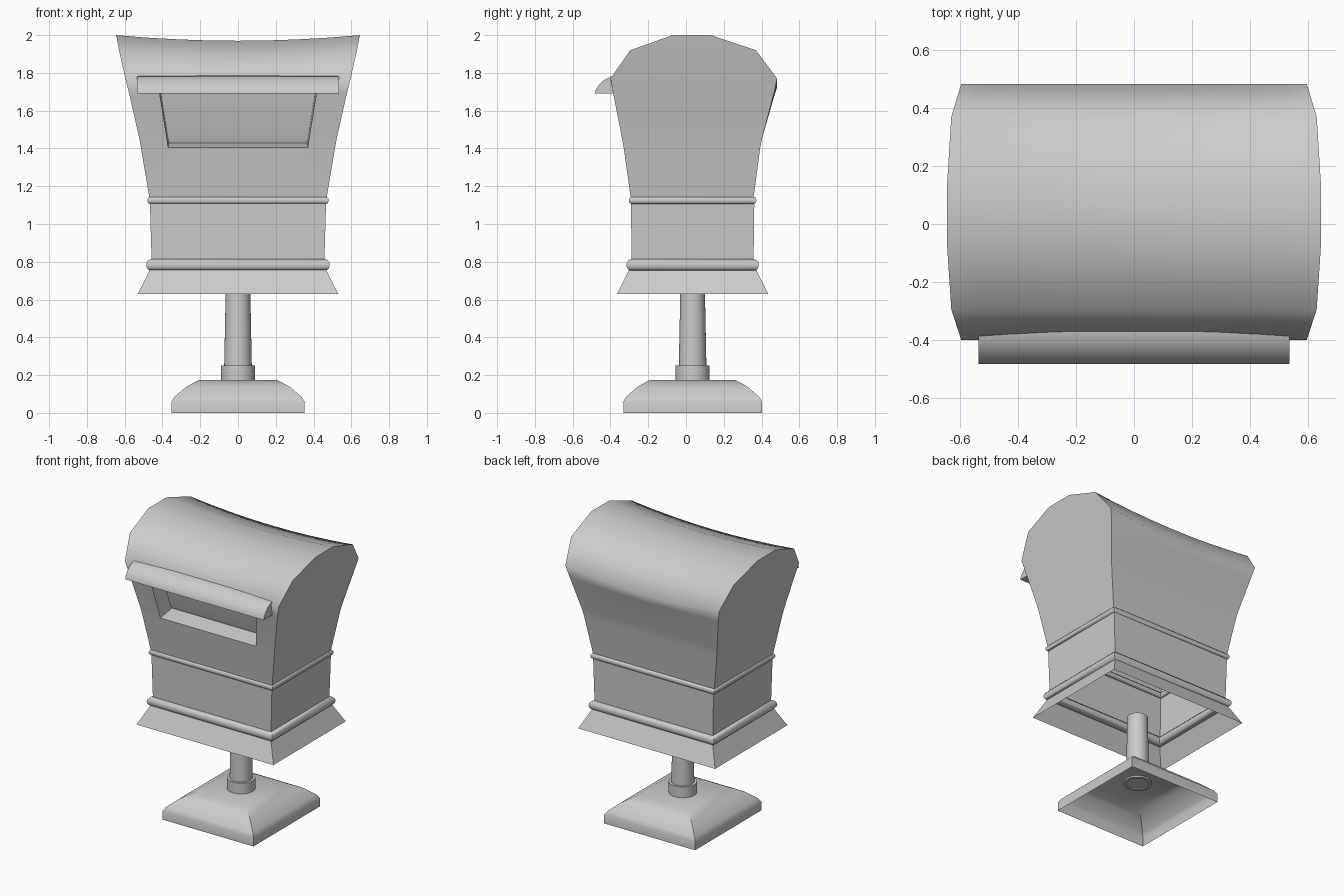
import bpy, bmesh, math

cube = bpy.data.objects.get("Cube")
if cube:
    bpy.data.objects.remove(cube, do_unlink=True)

YC = 0.035  # depth of the post axis

grey = bpy.data.materials.new("plain grey")
grey.use_nodes = True
colour = (0.6, 0.6, 0.6, 1)
grey.diffuse_color = colour
grey.node_tree.nodes["Principled BSDF"].inputs["Base Color"].default_value = colour


def finish(bm, name, angle=None, closed=True):
    """Turn a bmesh into a named object, smooth up to the given angle."""
    if closed:
        bmesh.ops.recalc_face_normals(bm, faces=bm.faces)
    mesh = bpy.data.meshes.new(name)
    bm.to_mesh(mesh)
    bm.free()
    mesh.materials.append(grey)
    ob = bpy.data.objects.new(name, mesh)
    bpy.context.collection.objects.link(ob)
    if angle:
        bpy.ops.object.select_all(action='DESELECT')
        ob.select_set(True)
        bpy.context.view_layer.objects.active = ob
        bpy.ops.object.shade_smooth_by_angle(angle=math.radians(angle))
    return ob


def rect_loft(name, rings, angle=None, cap=False, loop=False):
    """Join rectangles given as (z, half width, half depth)."""
    bm = bmesh.new()
    rows = [[bm.verts.new((sx * hx, YC + sy * hy, z))
             for sx, sy in ((-1, -1), (1, -1), (1, 1), (-1, 1))]
            for z, hx, hy in rings]
    pairs = list(zip(rows, rows[1:])) + ([(rows[-1], rows[0])] if loop else [])
    for a, b in pairs:
        for i in range(4):
            j = (i + 1) % 4
            bm.faces.new((a[i], a[j], b[j], b[i]))
    if cap:
        bm.faces.new(rows[-1])
    return finish(bm, name, angle)


def round_trim(name, z, hx, hy, rx, rz):
    """Rounded moulding with mitred corners."""
    steps = [math.tau * i / 12 for i in range(12)]
    rect_loft(name, [(z + rz * math.sin(t), hx + rx * math.cos(t),
                      hy + rx * math.cos(t)) for t in steps], 40, loop=True)


def turned(name, profile, sides=32):
    """Open tube about the post axis from (radius, z) points."""
    bm = bmesh.new()
    rows = [[bm.verts.new((r * math.cos(math.tau * i / sides),
                           YC + r * math.sin(math.tau * i / sides), z))
             for i in range(sides)] for r, z in profile]
    for a, b in zip(rows, rows[1:]):
        for i in range(sides):
            j = (i + 1) % sides
            bm.faces.new((a[i], a[j], b[j], b[i]))
    return finish(bm, name, 35)


# Hollow foot, collar and post
rect_loft("foot", [(0, .352, .367), (.06, .352, .367), (.085, .337, .352),
                   (.14, .272, .29), (.175, .205, .225)], 32, cap=True)
turned("collar", [(.07, .165), (.09, .165), (.09, .25), (.07, .25)])
turned("post", [(.075, .165), (.073, .25), (.065, .65), (0.001, .65)])

# Flared skirt and lower box, open underneath
rect_loft("skirt", [(.63, .53, .40), (.76, .465, .335)])
rect_loft("lower_box", [(.76, .456, .322), (1.14, .467, .327)])
round_trim("lower_trim", .783, .458, .323, .028, .031)
round_trim("upper_trim", 1.125, .465, .323, .015, .019)

# Upper box: (y, z, half width, sag at middle) from front foot over to back foot
profile = [(-.29, 1.12, .466, 0), (-.33, 1.405, .514, 0), (-.338, 1.45, .522, 0),
           (-.385, 1.69, .576, 0), (-.40, 1.77, .596, .03), (-.295, 1.92, .63, .035),
           (-.07, 2.0, .645, .03), (.13, 2.0, .645, .03), (.37, 1.92, .63, .035),
           (.483, 1.77, .596, .045), (.465, 1.69, .576, .02), (.402, 1.45, .522, 0),
           (.393, 1.405, .514, 0), (.355, 1.12, .466, 0)]
columns = [-1, -.86, -.72, -.48, -.24, 0, .24, .48, .72, .86, 1]
bm = bmesh.new()
grid = [[bm.verts.new((f * hx, y, z - sag * (1 - f * f))) for f in columns]
        for y, z, hx, sag in profile]
slot = []
for r in range(len(grid) - 1):
    for c in range(len(columns) - 1):
        face = bm.faces.new((grid[r][c], grid[r][c + 1],
                             grid[r + 1][c + 1], grid[r + 1][c]))
        if r in (1, 2) and 2 <= c < 8:
            slot.append(face)
for side in (0, -1):  # end walls
    for r in range(6):
        bm.faces.new((grid[r][side], grid[r + 1][side],
                      grid[-2 - r][side], grid[-1 - r][side]))
bmesh.ops.recalc_face_normals(bm, faces=bm.faces)

# Letter slot pushed into the front wall
pushed = bmesh.ops.extrude_face_region(bm, geom=slot)["geom"]
for v in (g for g in pushed if isinstance(g, bmesh.types.BMVert)):
    v.co.y += .12
    if v.co.z < 1.42:
        v.co.z += .025
    v.co.x *= .985
bmesh.ops.delete(bm, geom=slot, context='FACES')
finish(bm, "upper_box", 60)

# Curved hood over the slot
hood = [(-.37, 1.69), (-.482, 1.69), (-.478, 1.71), (-.462, 1.735),
        (-.437, 1.76), (-.40, 1.78), (-.37, 1.785)]
bm = bmesh.new()
ends = [[bm.verts.new((x, y, z)) for y, z in hood] for x in (-.536, .536)]
for i in range(len(hood)):
    j = (i + 1) % len(hood)
    bm.faces.new((ends[0][i], ends[0][j], ends[1][j], ends[1][i]))
for end in ends:
    bm.faces.new(end)
finish(bm, "slot_hood", 50)
